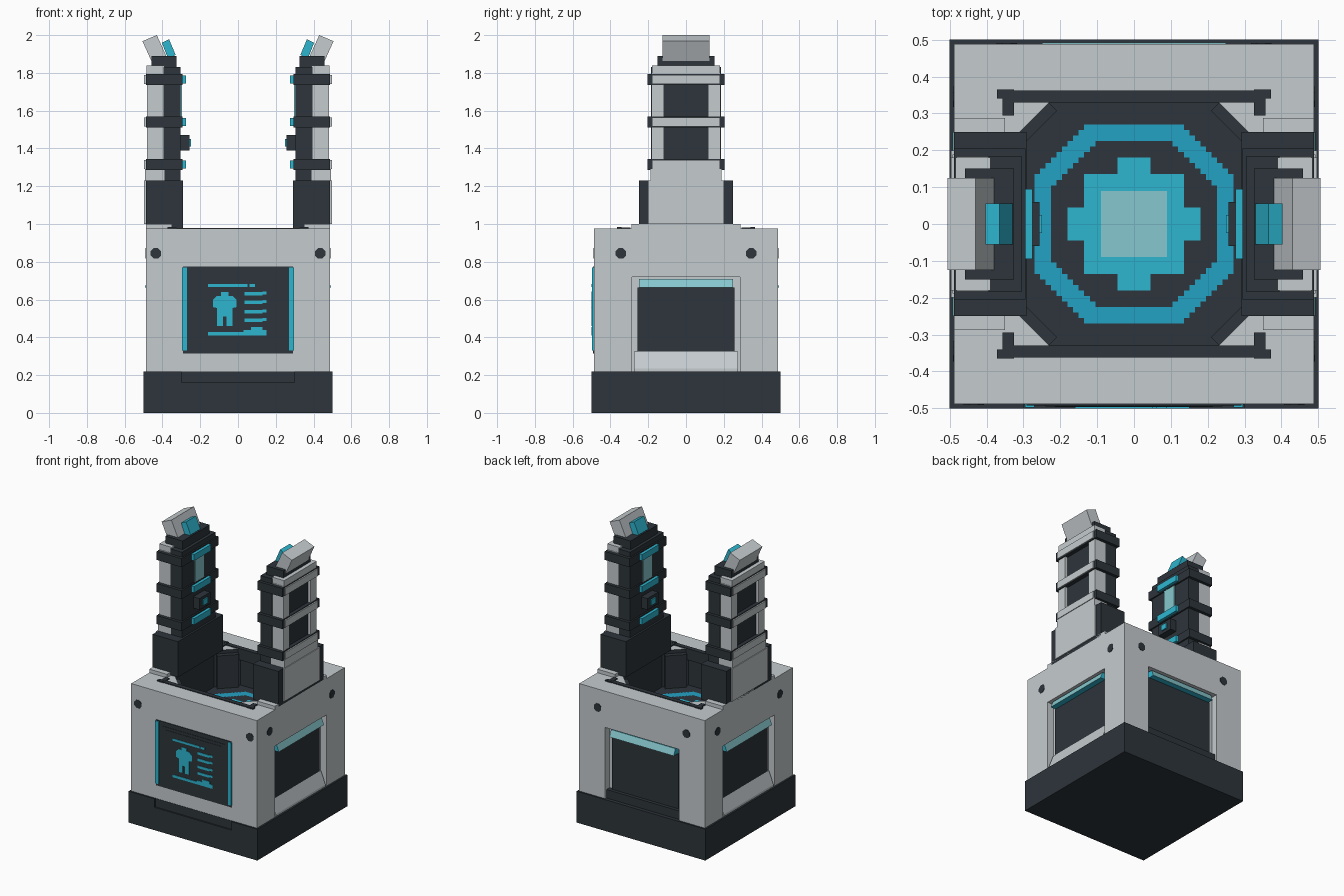
import bpy, bmesh
from math import pi, cos, sin
from mathutils import Matrix

if "Cube" in bpy.data.objects:
    bpy.data.objects.remove(bpy.data.objects["Cube"], do_unlink=True)


def material(name, r, g, b):
    m = bpy.data.materials.new(name)
    m.use_nodes = True
    m.diffuse_color = (r, g, b, 1)
    m.node_tree.nodes["Principled BSDF"].inputs["Base Color"].default_value = (r, g, b, 1)
    return m


LIGHT = material("light grey", .56, .60, .62)
DARK = material("charcoal", .026, .035, .043)
CYAN = material("cyan", .027, .47, .63)
BLUE = material("deep cyan", .017, .36, .55)
PALE = material("pale cyan", .24, .58, .62)


def finish(name, bm, mats):
    bmesh.ops.recalc_face_normals(bm, faces=bm.faces)
    mesh = bpy.data.meshes.new(name)
    bm.to_mesh(mesh)
    bm.free()
    for m in mats:
        mesh.materials.append(m)
    ob = bpy.data.objects.new(name, mesh)
    bpy.context.collection.objects.link(ob)
    return ob


def prism(name, profile, y0, y1, mat, turn=0):
    """Extrude an x-z profile along y, then turn it about the z axis."""
    bm = bmesh.new()
    face = bm.faces.new([bm.verts.new((x, y0, z)) for x, z in profile])
    ext = bmesh.ops.extrude_face_region(bm, geom=[face])
    moved = [v for v in ext["geom"] if isinstance(v, bmesh.types.BMVert)]
    bmesh.ops.translate(bm, verts=moved, vec=(0, y1 - y0, 0))
    bmesh.ops.transform(bm, matrix=Matrix.Rotation(turn, 4, 'Z'), verts=bm.verts)
    return finish(name, bm, [mat])


def box(name, x0, x1, y0, y1, z0, z1, mat, turn=0):
    return prism(name, [(x0, z0), (x1, z0), (x1, z1), (x0, z1)], y0, y1, mat, turn)


def cut(target, cutter):
    mod = target.modifiers.new("cut", 'BOOLEAN')
    mod.operation, mod.solver, mod.object = 'DIFFERENCE', 'EXACT', cutter
    bpy.context.view_layer.objects.active = target
    bpy.ops.object.modifier_apply(modifier=mod.name)
    bpy.data.objects.remove(cutter, do_unlink=True)


# Base plinth with a notch in the front rim
box("base", -.5, .5, -.49, .5, 0, .22, DARK)
box("base_front", -.5, .5, -.5, -.49, 0, .16, DARK)
for side, x in (("right", -.5), ("left", .3)):
    box("base_rim_" + side, x, x + .2, -.5, -.49, .16, .22, DARK)

# Body with an octagonal pit and three side recesses
FLOOR = .72
body = box("body", -.488, .488, -.488, .488, .22, .975, LIGHT)
bm = bmesh.new()
a, b = .34, .22
ring = [(b, -a), (a, -b), (a, b), (b, a), (-b, a), (-a, b), (-a, -b), (-b, -a)]
face = bm.faces.new([bm.verts.new((x, y, FLOOR)) for x, y in ring])
ext = bmesh.ops.extrude_face_region(bm, geom=[face])
bmesh.ops.translate(bm, vec=(0, 0, .5),
                    verts=[v for v in ext["geom"] if isinstance(v, bmesh.types.BMVert)])
cut(body, finish("pit_cutter", bm, [LIGHT]))
SIDES = {"left": 0, "back": pi / 2, "right": pi}
for turn in SIDES.values():
    cut(body, box("recess_cutter", .44, .6, -.287, .287, .2, .72, LIGHT, turn))
body.data.materials.clear()
for m in (LIGHT, DARK):
    body.data.materials.append(m)
for p in body.data.polygons:
    c = p.center
    inside = max(abs(c.x), abs(c.y)) < .36 and FLOOR - .01 < c.z < .97
    p.material_index = 1 if inside else 0

# Recess panels, lamps and sills
for side, turn in SIDES.items():
    low = .22 if side == "back" else .32
    box("panel_" + side, .43, .452, -.257, .257, low, .665, DARK, turn)
    lamp = prism("lamp_" + side, [(.43, .665), (.493, .665), (.475, .71), (.43, .71)],
                 -.25, .25, CYAN, turn)
    lamp.data.materials.append(PALE)
    for p in lamp.data.polygons:
        outward = p.normal.x * cos(turn) + p.normal.y * sin(turn)
        p.material_index = 1 if outward > .5 else 0
    if side == "back":
        box("back_step", .43, .475, -.285, .285, .22, .28, DARK, turn)
    else:
        prism("sill_" + side, [(.43, .22), (.487, .22), (.487, .235), (.452, .325), (.43, .325)],
              -.275, .275, LIGHT, turn)

# Eight-sided bolts on every face
for side, turn in {**SIDES, "front": -pi / 2}.items():
    reach = .435 if side == "front" else .345
    for n, y in enumerate((-reach, reach)):
        bm = bmesh.new()
        spot = Matrix.Rotation(turn, 4, 'Z') @ Matrix.Translation((.486, y, .845)) \
            @ Matrix.Rotation(pi / 2, 4, 'Y') @ Matrix.Rotation(pi / 8, 4, 'Z')
        bmesh.ops.create_cone(bm, cap_ends=True, segments=8, radius1=.03, radius2=.03,
                              depth=.01, matrix=spot)
        finish(f"bolt_{side}_{n}", bm, [DARK])

# Pit rim: cross bars, corner posts and slanted corner plates
for n, turn in enumerate((0, pi)):
    box(f"pit_bar_{n}", -.35, .35, .33, .362, .9, .98, DARK, turn)
    for y in (-.33, .33):
        box(f"pit_post_{n}", .325, .357, y - .035, y + .035, .85, .982, DARK, turn)
        box(f"pit_clip_{n}", .335, .372, y - .012 + y * .07, y + .012 + y * .07, .96, .984, DARK, turn)
for n in range(4):
    box(f"pit_corner_{n}", .365, .4, -.07, .07, FLOOR, .95, DARK, pi / 4 + n * pi / 2)

# Stepped emblem on the pit floor
bm = bmesh.new()
bmesh.ops.create_grid(bm, x_segments=36, y_segments=36, size=.27,
                      matrix=Matrix.Translation((0, 0, FLOOR + .004)))
for f in bm.faces:
    c = f.calc_center_median()
    big, small = sorted((abs(c.x), abs(c.y)), reverse=True)
    if big < .09:
        f.material_index = 3
    elif big < .135 or (big < .175 and small < .05):
        f.material_index = 2
    elif (big > .22 or big + small > .32) and big + small < .4:
        f.material_index = 1
bmesh.ops.delete(bm, geom=[f for f in bm.faces if f.material_index == 0], context='FACES')
emblem = finish("floor_emblem", bm, [DARK, BLUE, CYAN, PALE])

# Front display
box("display_frame", -.292, .292, -.493, -.48, .315, .775, DARK)
box("display_border", -.24, .24, -.495, -.49, .335, .745, DARK)
box("display_screen", -.215, .215, -.497, -.49, .355, .725, DARK)
for x in (-.283, .283):
    box("display_light", x - .013, x + .013, -.498, -.48, .33, .77, CYAN)


def glyph(name, x0, x1, z0, z1):
    box(name, x0, x1, -.5, -.495, z0, z1, CYAN)


glyph("title_line", -.16, .05, .667, .682)
glyph("title_mark", .06, .09, .667, .682)
for z in (.63, .585, .535, .49):
    glyph("text_line", .035, .13, z - .009, z + .009)
    glyph("text_line_end", .13, .15, z - .004, z + .012)
glyph("graph_line", -.16, .15, .41, .428)
glyph("graph_rise", .03, .15, .428, .438)
glyph("graph_peak", .07, .13, .438, .455)
figure = [(-.11, .46), (-.08, .46), (-.08, .51), (-.06, .51), (-.06, .46), (-.03, .46),
          (-.03, .555), (-.008, .56), (-.008, .6), (-.03, .62), (-.05, .62), (-.05, .64),
          (-.09, .64), (-.09, .62), (-.11, .62), (-.132, .6), (-.132, .56), (-.11, .555)]
prism("figure_glyph", figure, -.5, -.495, CYAN)

# Twin towers
for side, t in (("left", 0), ("right", pi)):
    def part(name, *dims):
        return box(f"tower_{name}_{side}", *dims, t)

    part("slab", .35, .488, -.288, .288, .97, 1.0, LIGHT)
    part("foot", .292, .488, -.25, .25, .98, 1.23, DARK)
    part("foot_cover", .40, .497, -.2, .2, 1.0, 1.23, LIGHT)
    part("collar", .39, .492, -.188, .188, 1.23, 1.29, LIGHT)
    part("core", .305, .395, -.185, .185, 1.2, 1.83, DARK)
    part("panel", .39, .462, -.12, .12, 1.29, 1.8, DARK)
    part("top_block", .39, .485, -.18, .18, 1.795, 1.84, LIGHT)
    for y in (-.15, .15):
        part("column", .39, .482, y - .033, y + .033, 1.28, 1.8, LIGHT)
    for z in (1.315, 1.54, 1.765):
        part("ring", .295, .488, -.205, .205, z - .03, z + .03, DARK)
        part("strap", .48, .497, -.18, .18, z - .025, z + .025, LIGHT)
        part("light_bar", .275, .3, -.095, .095, z - .022, z + .022, CYAN)
    part("light_strip", .297, .31, -.05, .05, 1.57, 1.735, PALE)
    part("sensor", .257, .31, -.06, .06, 1.39, 1.47, DARK)
    part("sensor_eye", .249, .26, -.025, .025, 1.41, 1.45, CYAN)
    part("cap", .325, .458, -.15, .15, 1.825, 1.89, DARK)
    prism("tower_head_" + side, [(.38, 1.89), (.43, 2.0), (.506, 1.968), (.455, 1.855)],
          -.125, .125, LIGHT, t)
    prism("tower_beacon_" + side, [(.33, 1.895), (.365, 1.978), (.403, 1.96), (.37, 1.875)],
          -.055, .055, CYAN, t)
